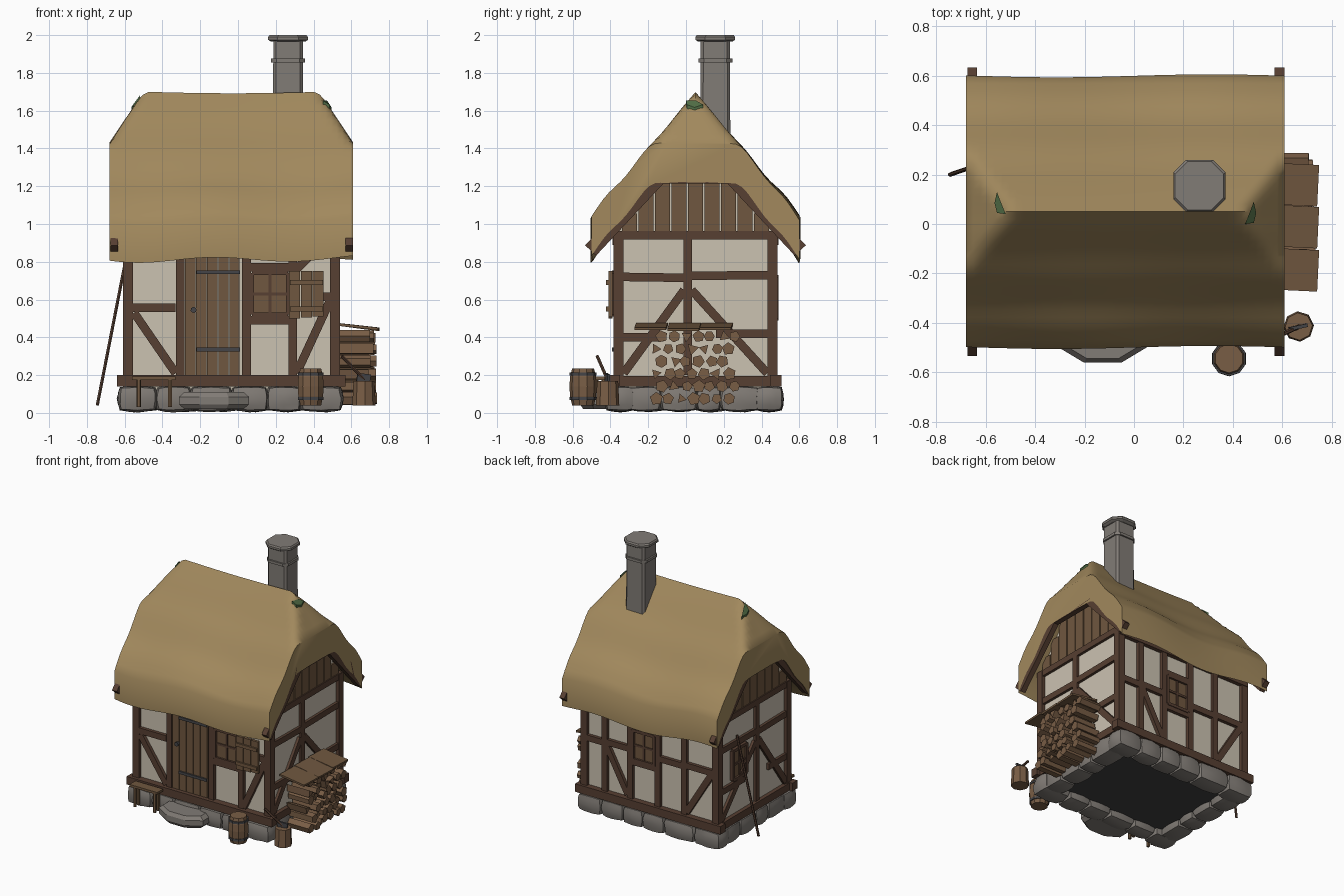
import bpy, bmesh, math, random
from math import sin, cos, pi
from mathutils import Vector as V, Matrix

if "Cube" in bpy.data.objects:
    bpy.data.objects.remove(bpy.data.objects["Cube"])
random.seed(4)

def mat(name, *c):
    m = bpy.data.materials.new(name)
    m.diffuse_color = (*c, 1)
    m.use_nodes = True
    m.node_tree.nodes["Principled BSDF"].inputs["Base Color"].default_value = m.diffuse_color
    return m
THATCH = mat("thatch", .36, .25, .11)
TIMBER = mat("timber", .095, .05, .032)
PLANK = mat("plank", .16, .095, .05)
LOG = mat("cut_log", .19, .11, .06)
PLASTER = mat("plaster", .6, .54, .44)
STONE = mat("stone", .22, .2, .18)
DARK = mat("dark", .05, .05, .05)
IRON = mat("iron", .06, .06, .065)
MOSS = mat("moss", .08, .15, .06)

def finish(name, bm, m, smooth=None):
    bmesh.ops.recalc_face_normals(bm, faces=bm.faces[:])
    me = bpy.data.meshes.new(name)
    bm.to_mesh(me)
    bm.free()
    me.materials.append(m)
    o = bpy.data.objects.new(name, me)
    bpy.context.collection.objects.link(o)
    if smooth:
        bpy.ops.object.select_all(action='DESELECT')
        o.select_set(True)
        bpy.context.view_layer.objects.active = o
        bpy.ops.object.shade_smooth_by_angle(angle=smooth)
    return o

def box(name, x0, x1, y0, y1, z0, z1, m):
    bm = bmesh.new()
    bmesh.ops.create_cube(bm, size=1)
    for v in bm.verts:
        v.co = V(((x0 + x1) / 2 + v.co.x * (x1 - x0), (y0 + y1) / 2 + v.co.y * (y1 - y0), (z0 + z1) / 2 + v.co.z * (z1 - z0)))
    return finish(name, bm, m)

def beam(name, a, b, normal, w, t, m):
    """Rectangular bar from a to b, w wide, t thick along normal."""
    a, b, n = V(a), V(b), V(normal)
    d = b - a
    s = d.normalized().cross(n).normalized()
    n = s.cross(d.normalized())
    bm = bmesh.new()
    bmesh.ops.create_cube(bm, size=1)
    for v in bm.verts:
        v.co = (a + b) / 2 + d * v.co.x + s * (w * v.co.y) + n * (t * v.co.z)
    return finish(name, bm, m)

def rod(name, a, b, r, sides, m, r2=None):
    a, b = V(a), V(b)
    d = b - a
    M = Matrix.Translation((a + b) / 2) @ d.to_track_quat('Z', 'Y').to_matrix().to_4x4() @ Matrix.Rotation(random.random() * 6, 4, 'Z')
    bm = bmesh.new()
    bmesh.ops.create_cone(bm, cap_ends=True, segments=sides, radius1=r, radius2=r2 or r, depth=d.length, matrix=M)
    return finish(name, bm, m)

def loft(name, rings, m, smooth=None):
    bm = bmesh.new()
    rs = [[bm.verts.new(p) for p in r] for r in rings]
    n = len(rs[0])
    for p, q in zip(rs, rs[1:]):
        for i in range(n):
            bm.faces.new((p[i], p[(i + 1) % n], q[(i + 1) % n], q[i]))
    bm.faces.new(rs[0])
    bm.faces.new(rs[-1])
    return finish(name, bm, m, smooth)

def circle(x, y, z, r, n, sy=1):
    return [(x + r * cos(2 * pi * (i + .5) / n), y + sy * r * sin(2 * pi * (i + .5) / n), z) for i in range(n)]

# Plastered body with clipped gable
prof = [(-.36, .12), (-.36, .98), (-.14, 1.26), (.24, 1.26), (.46, .98), (.46, .12)]
loft("plaster_body", [[(x, y, z) for y, z in prof] for x in (-.585, .515)], PLASTER)
box("floor_slab", -.57, .5, -.35, .45, .06, .13, DARK)

# Thatched roof: half-hipped height field given a thickness
def roof_top(x, y):
    d = abs(y - .05)
    s = 1.7 - 1.21 * d - .008 * sin((x + .5) * 3.3)
    e = (.61 - x) if x > 0 else (x + .68)
    h = 1.43 + 1.5 * e
    k = max(.05 - abs(s - h), 0) / .05
    wave = .02 * sin(7 * x + 3 * (y > .05) + 2.6) * (d / .55) ** 2
    return min(s, h) - k * k * .0125 + wave + .012 * sin(d * 30) * (d / .55)
NX, NY = 44, 36
rings = []
for i in range(NX + 1):
    x = -.68 + 1.29 * i / NX
    ys = [-.5 + 1.1 * j / NY + (.006 * sin(5 * x) if j in (0, NY) else 0) for j in range(NY + 1)]
    rings.append([(x, y, roof_top(x, y)) for y in ys] + [(x, y, roof_top(x, y) - .21) for y in reversed(ys)])
loft("thatch_roof", rings, THATCH, math.radians(35))
# Verge boards under the thatch at both gables, and moss tufts on the hips
for x in (-.655, .59):
    for s in (-1, 1):
        beam("verge_board", (x, .05 + s * .555, .86), (x, .05 + s * .2, 1.24), (1, 0, 0), .08, .04, TIMBER)
    beam("hip_board", (x, -.16, 1.235), (x, .26, 1.235), (1, 0, 0), .04, .04, TIMBER)
for x0, y0, s in ((.45, 0, 1), (-.52, .04, -1)):
    pts = [(0, 0), (.035, .005), (.045, .045), (.035, .09), (.02, .05)]
    loft("moss_tuft", [[(x0 + s * u, y0 + v, roof_top(x0 + s * u, y0 + v) + h) for u, v in pts] for h in (-.02, .015)], MOSS)

# Chimney
def oct_ring(h, c, z):
    q = [(h, -h + c), (h, h - c), (h - c, h), (-h + c, h), (-h, h - c), (-h, -h + c), (-h + c, -h), (h - c, -h)]
    return [(.265 + x, .155 + y, z) for x, y in q]
loft("chimney_shaft", [oct_ring(.08, .015, 1.3), oct_ring(.078, .015, 1.98)], STONE)
loft("chimney_band", [oct_ring(.09, .03, z) for z in (1.855, 1.875)], STONE)
loft("chimney_cap", [oct_ring(h, .05, z) for h, z in ((.09, 1.965), (.105, 1.975), (.105, 1.99), (.098, 2.0))], STONE)

# Foundation boulders
def stone(cx, cy, cz, sx, sy, sz):
    bm = bmesh.new()
    bmesh.ops.create_cube(bm, size=1)
    bmesh.ops.subdivide_edges(bm, edges=bm.edges[:], cuts=3, use_grid_fill=True)
    for v in bm.verts:
        p = v.co.lerp(v.co.normalized() * .55, .5) * random.uniform(.97, 1.03)
        v.co = V((cx + p.x * sx, cy + p.y * sy, cz + p.z * sz))
    finish("foundation_stone", bm, STONE, math.radians(40))
def row(a, b, n, place):
    w = [random.uniform(.75, 1.3) for _ in range(n)]
    t = a
    for k in w:
        l = (b - a) * k / sum(w)
        place(t + l / 2, l * 1.06)
        t += l
for y in (-.35, .44):
    row(-.63, .55, 6, lambda c, l: stone(c, y, .075, l, random.uniform(.13, .16), .135))
for x in (-.55, .47):
    row(-.3, .39, 4, lambda c, l: stone(x, c, .075, .155, l, .135))
loft("door_step", [circle(-.127, -.45, z, r, 8, .6) for z, r in ((.02, .17), (.045, .2), (.085, .2), (.11, .17))], STONE)

# Timber frame
WALLS = {"front": (lambda u, z: (u, -.365, z), (0, -1, 0)), "back": (lambda u, z: (u, .465, z), (0, 1, 0)),
         "right": (lambda u, z: (.515, u, z), (1, 0, 0)), "left": (lambda u, z: (-.585, u, z), (-1, 0, 0))}
def strut(side, kind, u0, z0, u1, z1, w=.045, t=.04, m=TIMBER):
    f, n = WALLS[side]
    beam(side + "_" + kind, f(u0, z0), f(u1, z1), n, w, t, m)
for x in (-.582, .513):
    for y in (-.358, .458):
        box("corner_post", x - .027, x + .027, y - .027, y + .027, .15, .96, TIMBER)
for y in (-.38, .475):
    box("long_sill", -.64, .57, y - .03, y + .03, .14, .2, TIMBER)
for x in (-.585, .515):
    box("side_sill", x - .03, x + .03, -.36, .48, .14, .195, TIMBER)
for side in ("front", "back"):
    strut(side, "wall_plate", -.6, .92, .53, .92, .06, .05)
FRONT = [("post", -.305, .2, -.305, .92), ("post", .045, .2, .045, .92), ("post", .29, .2, .29, .92),
         ("rail", -.56, .557, -.33, .557), ("brace", -.55, .53, -.33, .21), ("rail", .06, .77, .3, .77),
         ("rail", .06, .49, .3, .49), ("brace", .31, .21, .49, .6), ("brace", .3, .75, .45, .9), ("rail", .4, .615, .52, .615),
         ("lintel", -.3, .87, .04, .87)]
BACK = [("post", x, .2, x, .92) for x in (.34, .13, -.1, -.32)] + [
    ("rail", .51, .56, .35, .56), ("brace", .33, .55, .15, .22), ("rail", .13, .74, -.1, .74), ("rail", .13, .48, -.1, .48),
    ("rail", -.1, .56, -.32, .56), ("brace", -.34, .22, -.55, .56), ("rail", .34, .57, .13, .57), ("rail", -.33, .57, -.56, .57)]
SIDE = [("post", .01, .2, .01, .94), ("rail", -.34, .72, 0, .715), ("rail", .02, .725, .44, .73), ("brace", -.01, .65, -.33, .21),
        ("brace", .03, .65, .43, .21), ("rail", -.34, .4, -.12, .4), ("rail", .16, .42, .44, .42), ("tie_beam", -.38, .94, .48, .94)]
for side, items in (("front", FRONT), ("back", BACK), ("right", SIDE), ("left", SIDE)):
    for it in items:
        strut(side, *it)

# Gable boards
for side in ("left", "right"):
    for i in range(9):
        y = -.3 + .0875 * i
        strut(side, "gable_board", y, .95, y, min(1.26, 1.48 - 1.21 * abs(y - .05)), .08, .025, PLANK)

# Door with straps and ring
for i in range(5):
    x = -.253 + .0585 * i
    strut("front", "door_plank", x, .2, x, .86, .054, .03, PLANK)
for z in (.335, .745):
    beam("door_strap", (-.22, -.385, z), (.01, -.385, z), (0, -1, 0), .02, .012, IRON)
rod("door_knob", (-.235, -.375, .545), (-.235, -.4, .545), .016, 8, IRON)

# Windows: dark pane, frame and cross bars
def window(side, u, z, w, h):
    strut(side, "window_pane", u, z - h / 2, u, z + h / 2, w, .02, PLANK)
    for s in (-1, 1):
        strut(side, "window_jamb", u + s * w / 2, z - h / 2, u + s * w / 2, z + h / 2, .022, .05)
        strut(side, "window_rail", u - w / 2, z + s * h / 2, u + w / 2, z + s * h / 2, .022, .05)
    strut(side, "window_mullion", u, z - h / 2, u, z + h / 2, .016, .035)
    strut(side, "window_bar", u - w / 2, z, u + w / 2, z, .016, .035)
window("front", .17, .63, .19, .22)
window("back", .015, .61, .18, .22)
window("left", .22, .57, .16, .22)
# Open shutter
for i in range(3):
    x = .3 + .0615 * i
    beam("shutter_board", (x, -.4, .5 + .005 * i), (x, -.4, .75), (0, -1, 0), .058, .02, PLANK)
for z in (.55, .69):
    beam("shutter_batten", (.275, -.415, z), (.45, -.415, z), (0, -1, 0), .025, .015, PLANK)

# Firewood stack under a plank cover
for r in range(6):
    for c in range(7):
        y = -.155 + .064 * c + (.03 if r % 2 else 0) + random.uniform(-.008, .008)
        if y < .26:
            z = .075 + .066 * r
            rod("firewood_log", (.53, y, z), (random.uniform(.69, .735), y, z), random.uniform(.028, .036), random.choice((3, 5, 5, 6)), LOG)
for i, y in enumerate((-.18, -.005, .165)):
    beam("stack_cover_plank", (.535, y, .468), (.745, y - .01, .445 - .005 * (i % 2)), (0, 0, 1), .168, .014, PLANK)

# Barrel with hoops
loft("barrel", [circle(.385, -.545, z, r, 10) for z, r in ((.04, .058), (.09, .069), (.14, .072), (.19, .069), (.235, .058))], LOG)
for z in (.075, .205):
    loft("barrel_hoop", [circle(.385, -.545, z + s, .071, 10) for s in (-.008, .008)], IRON)

# Chopping block with axe
rod("chopping_block", (.667, -.415, .04), (.667, -.415, .17), .062, 8, LOG, .056)
rod("axe_handle", (.67, -.415, .175), (.55, -.47, .3), .009, 6, TIMBER)
beam("axe_head", (.63, -.425, .19), (.7, -.41, .18), (0, 1, 0), .045, .014, IRON)

# Bench
box("bench_seat", -.56, -.33, -.49, -.42, .175, .192, PLANK)
for x in (-.525, -.36):
    for y in (-.475, -.435):
        rod("bench_leg", (x, y, .03), (x, y, .18), .012, 6, PLANK)

# Leaning pole on the left wall
rod("leaning_pole", (-.745, .2, .04), (-.6, .25, .78), .009, 6, TIMBER)
